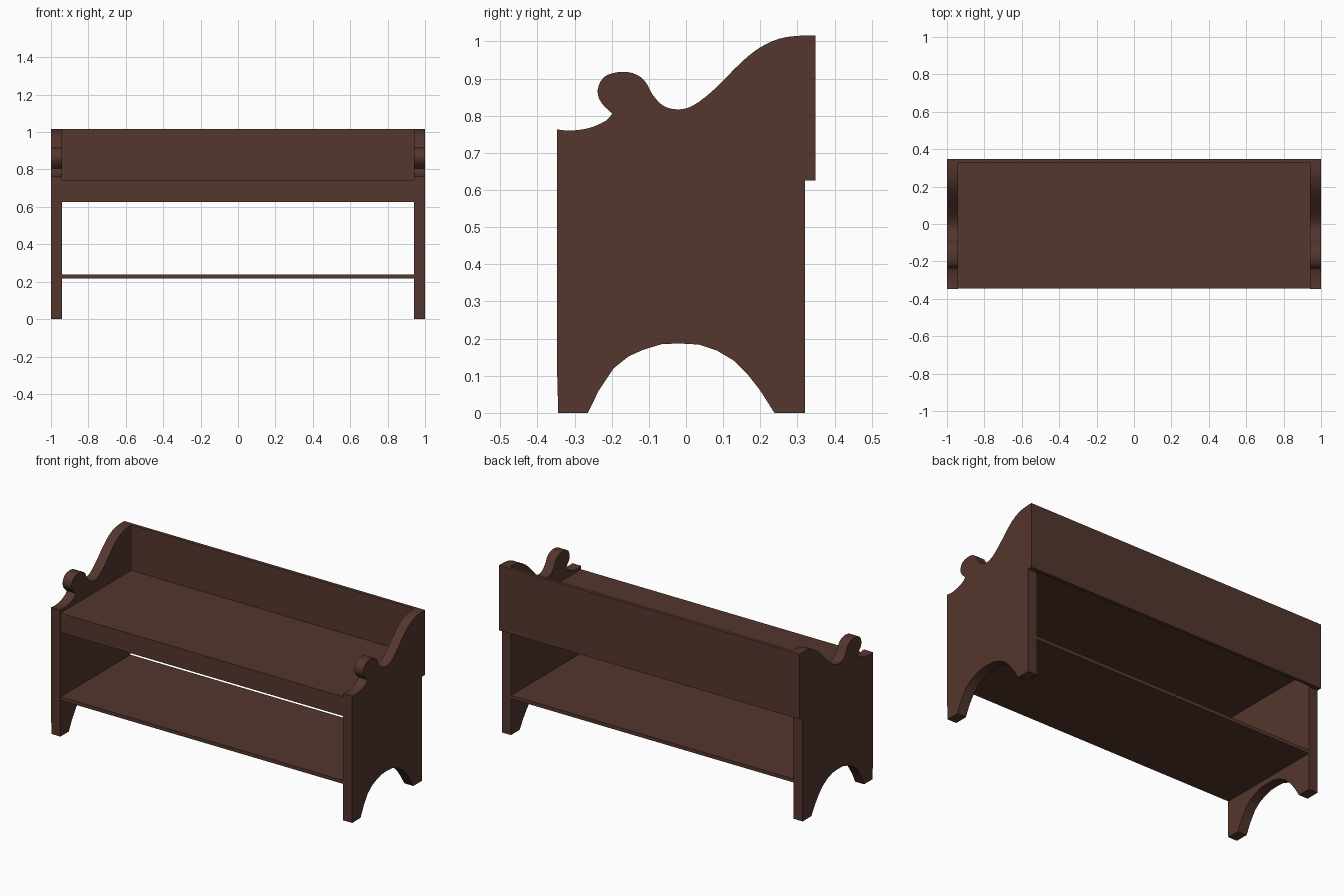
import bpy, bmesh, math

if "Cube" in bpy.data.objects:
    bpy.data.objects.remove(bpy.data.objects["Cube"])

wood = bpy.data.materials.new("dark_brown_wood")
wood.diffuse_color = (0.089, 0.037, 0.027, 1)
wood.use_nodes = True
wood.node_tree.nodes["Principled BSDF"].inputs["Base Color"].default_value = wood.diffuse_color


def finish(name, bm):
    bmesh.ops.recalc_face_normals(bm, faces=bm.faces)
    mesh = bpy.data.meshes.new(name)
    bm.to_mesh(mesh)
    bm.free()
    mesh.materials.append(wood)
    obj = bpy.data.objects.new(name, mesh)
    bpy.context.collection.objects.link(obj)
    return obj


def board(name, x, y, z):
    """Box spanning -x..x and the given y and z ranges."""
    bm = bmesh.new()
    bmesh.ops.create_cube(bm, size=1)
    for v in bm.verts:
        v.co = (2 * x * v.co.x,
                y[0] + (v.co.y + 0.5) * (y[1] - y[0]),
                z[0] + (v.co.z + 0.5) * (z[1] - z[0]))
    return finish(name, bm)


def spline(pts, steps=3):
    """Smooth open curve through the given points."""
    out = []
    for i in range(len(pts) - 1):
        p0, p1 = pts[max(i - 1, 0)], pts[i]
        p2, p3 = pts[i + 1], pts[min(i + 2, len(pts) - 1)]
        for s in range(steps):
            t = s / steps
            out.append(tuple(
                0.5 * (2 * b + (c - a) * t + (2 * a - 5 * b + 4 * c - d) * t * t
                       + (3 * b - a - 3 * c + d) * t ** 3)
                for a, b, c, d in zip(p0, p1, p2, p3)))
    return out + [pts[-1]]


# Side panel outline (y, z): arm scroll, back rise, notch and foot arch
lip = [(-.347, .763), (-.31, .760), (-.26, .767), (-.215, .787), (-.199, .806)]
scroll = [(-.199, .806), (-.228, .835), (-.238, .868), (-.222, .903), (-.185, .917),
          (-.145, .915), (-.112, .895), (-.09, .857), (-.06, .826), (-.02, .817),
          (.02, .828), (.075, .870), (.15, .945), (.2, .984), (.25, 1.007),
          (.3, 1.015), (.348, 1.016)]
arch = [(.238, 0), (.2, .06), (.165, .105), (.13, .14), (.085, .167), (.035, .184),
        (-.02, .187), (-.065, .185), (-.115, .17), (-.155, .152), (-.195, .12),
        (-.235, .06), (-.264, 0)]
outline = (spline(lip) + spline(scroll)[1:]
           + [(.348, .625), (.32, .625), (.32, 0)] + arch
           + [(-.344, 0), (-.347, .11)])

for side, name in ((-1, "left_side_panel"), (1, "right_side_panel")):
    bm = bmesh.new()
    face = bm.faces.new([bm.verts.new((side * 0.94, y, z)) for y, z in outline])
    ext = bmesh.ops.extrude_face_region(bm, geom=[face])
    for v in ext["geom"]:
        if isinstance(v, bmesh.types.BMVert):
            v.co.x = side * 1.0
    panel = finish(name, bm)
    bpy.ops.object.select_all(action='DESELECT')
    panel.select_set(True)
    bpy.context.view_layer.objects.active = panel
    bpy.ops.object.shade_smooth_by_angle(angle=math.radians(35))

# Boards between the panels
board("seat", 0.94, (-.345, .328), (.72, .743))
board("front_apron", 0.94, (-.345, -.32), (.627, .72))
board("lower_shelf", 0.94, (-.343, .32), (.218, .239))
board("back_board", 0.94, (.328, .348), (.625, 1.016))
